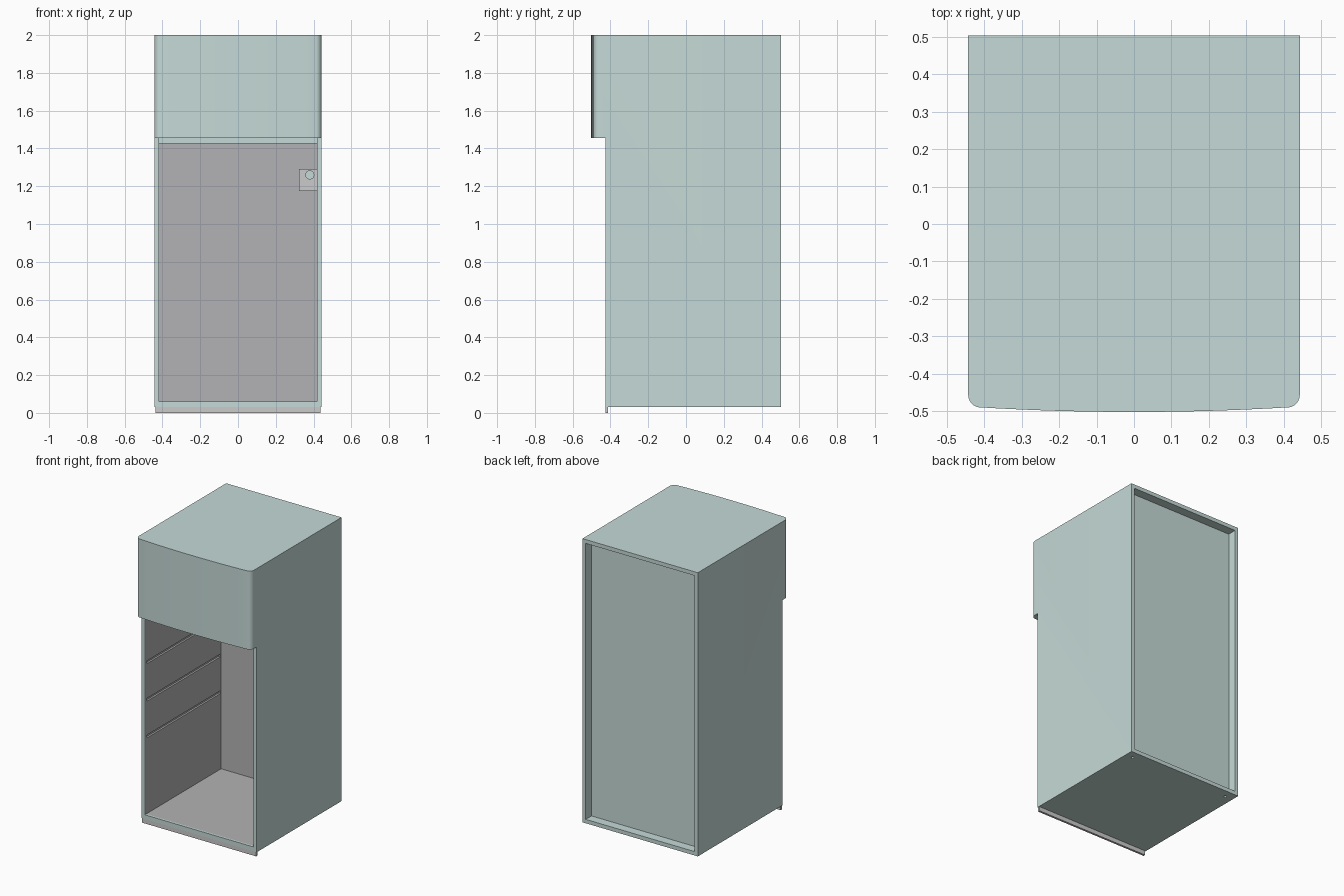
import bpy, bmesh, math
from mathutils import Matrix

if "Cube" in bpy.data.objects:
    bpy.data.objects.remove(bpy.data.objects["Cube"])


def material(name, rgb):
    m = bpy.data.materials.new(name)
    m.diffuse_color = (*rgb, 1)
    m.use_nodes = True
    m.node_tree.nodes["Principled BSDF"].inputs["Base Color"].default_value = m.diffuse_color
    return m


enamel = material("pale_enamel", (0.56, 0.70, 0.68))
grey = material("liner_grey", (0.45, 0.45, 0.46))


def add_object(name, bm, mat=None):
    bmesh.ops.recalc_face_normals(bm, faces=bm.faces)
    mesh = bpy.data.meshes.new(name)
    bm.to_mesh(mesh)
    bm.free()
    ob = bpy.data.objects.new(name, mesh)
    bpy.context.collection.objects.link(ob)
    if mat:
        mesh.materials.append(mat)
    return ob


def box(name, x, y, z, mat=None):
    bm = bmesh.new()
    bmesh.ops.create_cube(bm, size=1)
    for v in bm.verts:
        for i, (lo, hi) in enumerate((x, y, z)):
            v.co[i] = lo if v.co[i] < 0 else hi
    return add_object(name, bm, mat)


def cylinder(name, r, depth, centre, rot=Matrix(), mat=None, sides=32):
    bm = bmesh.new()
    bmesh.ops.create_cone(bm, cap_ends=True, segments=sides, radius1=r, radius2=r,
                          depth=depth, matrix=Matrix.Translation(centre) @ rot)
    return add_object(name, bm, mat)


def activate(ob):
    bpy.ops.object.select_all(action='DESELECT')
    bpy.context.view_layer.objects.active = ob
    ob.select_set(True)


def cut(ob, cutter):
    mod = ob.modifiers.new("cut", 'BOOLEAN')
    mod.operation, mod.solver, mod.object = 'DIFFERENCE', 'EXACT', cutter
    cutter.hide_render = True
    activate(ob)
    bpy.ops.object.modifier_apply(modifier=mod.name)
    bpy.data.objects.remove(cutter)


# Cabinet footprint: square back, rounded front corners, bowed front
W, FRONT, BACK = 0.443, -0.427, 0.503
right = [(W, BACK)]
for i in range(9):
    a = math.radians(80) * i / 8
    right.append((W - 0.033 * (1 - math.cos(a)), -0.455 - 0.035 * math.sin(a)))
for i in range(1, 9):
    x = 0.4157 * (1 - i / 8)
    right.append((x, -0.502 + 0.0125 * (x / 0.4157) ** 2))
outline = right + [(-x, y) for x, y in reversed(right[:-1])]

bm = bmesh.new()
base = bm.faces.new([bm.verts.new((x, y, 0.03)) for x, y in outline])
ext = bmesh.ops.extrude_face_region(bm, geom=[base])
for v in ext["geom"]:
    if isinstance(v, bmesh.types.BMVert):
        v.co.z = 2
cabinet = add_object("cabinet", bm, enamel)
cabinet.data.materials.append(grey)

# Step below the head, recessed door seat, food compartment, back recess
cut(cabinet, box("step_cut", (-1, 1), (-1, FRONT), (-1, 1.455)))
cut(cabinet, box("seat_cut", (-0.417, 0.417), (-0.44, -0.412), (0.06, 1.455)))
cut(cabinet, box("liner_cut", (-0.417, 0.417), (-0.43, 0.41), (0.06, 1.425)))
cut(cabinet, box("back_cut", (-0.418, 0.418), (0.44, 0.6), (0.057, 1.973)))

# Shelf grooves in both side walls
for z in (0.595, 0.85, 1.11):
    for s in (-1, 1):
        cut(cabinet, box("groove_cut", sorted((s * 0.40, s * 0.43)),
                         (-0.405, 0.405), (z - 0.01, z + 0.01)))

# Small fixing holes under the rear corners
for s in (-1, 1):
    cut(cabinet, cylinder("hole_cut", 0.009, 0.03, (s * 0.385, 0.445, 0.03), sides=16))

# Grey interior faces
for p in cabinet.data.polygons:
    c = p.center
    if abs(c.x) < 0.435 and -0.411 < c.y < 0.411 and 0.058 < c.z < 1.43:
        p.material_index = 1
activate(cabinet)
bpy.ops.object.shade_smooth_by_angle(angle=math.radians(30))

# Kick strip at the foot of the front
box("kick_strip", (-0.438, 0.438), (-0.427, -0.412), (0.0, 0.03))

# Control box on the right inner wall with its dial
box("control_box", (0.322, 0.417), (-0.1, 0.1), (1.175, 1.29))
dial = cylinder("control_dial", 0.024, 0.025, (0.38, -0.112, 1.26),
                Matrix.Rotation(math.pi / 2, 4, 'X'), enamel)
activate(dial)
bpy.ops.object.shade_smooth_by_angle(angle=math.radians(30))
